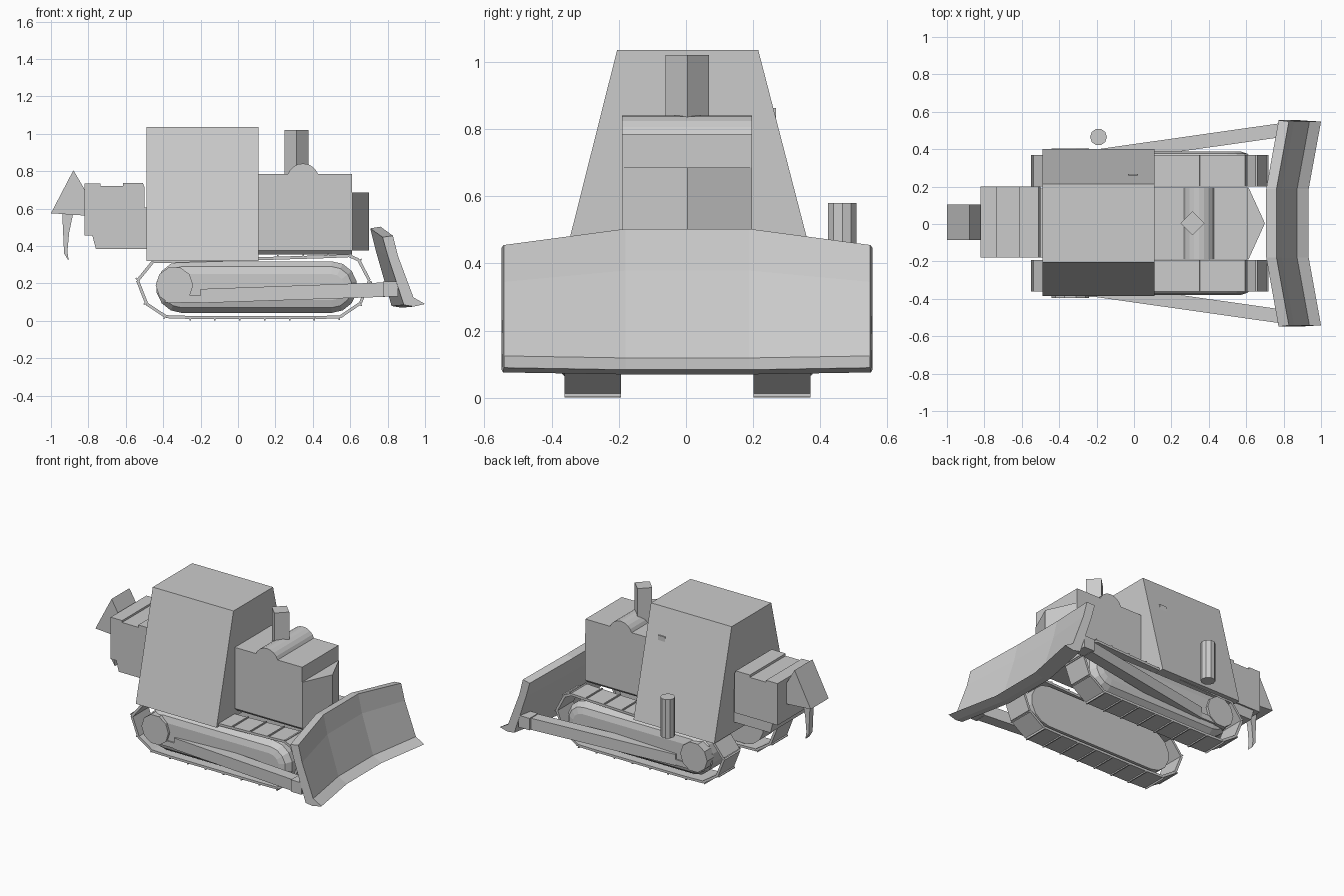
import bpy, bmesh, math
from mathutils import Vector

if "Cube" in bpy.data.objects:
    bpy.data.objects.remove(bpy.data.objects["Cube"])

grey = bpy.data.materials.new("plain grey")
grey.diffuse_color = (0.6, 0.6, 0.6, 1)
grey.use_nodes = True
grey.node_tree.nodes["Principled BSDF"].inputs["Base Color"].default_value = grey.diffuse_color
YC = 0.004  # centre plane of the machine


def finish(name, bm):
    bmesh.ops.recalc_face_normals(bm, faces=bm.faces)
    me = bpy.data.meshes.new(name)
    bm.to_mesh(me)
    bm.free()
    me.materials.append(grey)
    ob = bpy.data.objects.new(name, me)
    bpy.context.collection.objects.link(ob)
    return ob


def add_loft(bm, rings):
    """Skin closed rings of equal length and cap both ends."""
    rows = [[bm.verts.new(p) for p in r] for r in rings]
    n = len(rows[0])
    for a, b in zip(rows, rows[1:]):
        for i in range(n):
            j = (i + 1) % n
            bm.faces.new((a[i], a[j], b[j], b[i]))
    bm.faces.new(rows[0])
    bm.faces.new(rows[-1])


def loft(name, rings):
    bm = bmesh.new()
    add_loft(bm, rings)
    return finish(name, bm)


def side_prism(name, profile, y0, y1):
    """Extrude an x-z profile along y."""
    return loft(name, [[(x, y, z) for x, z in profile] for y in (y0, y1)])


def box(name, x0, x1, y0, y1, z0, z1):
    return side_prism(name, [(x0, z0), (x1, z0), (x1, z1), (x0, z1)], y0, y1)


def circle(cx, cy, r, n, start=0.0):
    return [(cx + r * math.cos(start + 2 * math.pi * i / n),
             cy + r * math.sin(start + 2 * math.pi * i / n)) for i in range(n)]


def post(name, cx, cy, r, n, z0, z1):
    pts = circle(cx, cy, r, n)
    return loft(name, [[(x, y, z) for x, y in pts] for z in (z0, z1)])


# Cab with sloping sides
loft("cab", [[(x, -0.385, 0.32), (x, 0.40, 0.32), (x, 0.215, 1.035), (x, -0.205, 1.035)]
             for x in (-0.49, 0.11)])
box("door_handle", -0.03, 0.02, 0.24, 0.268, 0.83, 0.862)

# Engine hood with chamfered underside, pointed grille, hood drum and exhaust
loft("hood", [[(x, -0.17, 0.355), (x, 0.176, 0.355), (x, 0.196, 0.375), (x, 0.196, 0.785),
               (x, -0.19, 0.785), (x, -0.19, 0.375)] for x in (0.10, 0.61)])
loft("nose", [[(0.60, -0.19, z), (0.612, -0.19, z), (0.70, YC, z), (0.612, 0.196, z), (0.60, 0.196, z)]
              for z in (0.375, 0.685)])
side_prism("hood_drum", circle(0.347, 0.755, 0.086, 20), -0.19, 0.196)
post("exhaust", 0.313, YC, 0.065, 4, 0.78, 1.02)
post("side_canister", -0.19, 0.465, 0.045, 10, 0.32, 0.58)

# Rear equipment box, bracket and ripper
side_prism("rear_box", [(-0.82, 0.455), (-0.50, 0.455), (-0.50, 0.715), (-0.51, 0.738),
                        (-0.615, 0.738), (-0.615, 0.722), (-0.735, 0.722), (-0.735, 0.735),
                        (-0.82, 0.735)], -0.18, 0.20)
side_prism("rear_bracket", [(-0.76, 0.385), (-0.48, 0.385), (-0.48, 0.605), (-0.50, 0.605),
                            (-0.50, 0.46), (-0.78, 0.46)], -0.18, 0.19)
side_prism("ripper_mount", [(-1.0, 0.575), (-0.81, 0.562), (-0.81, 0.685), (-0.88, 0.805)],
           -0.085, 0.105)
side_prism("ripper_tooth", [(-0.94, 0.58), (-0.93, 0.36), (-0.905, 0.32), (-0.912, 0.37),
                            (-0.903, 0.47), (-0.88, 0.58)], -0.015, 0.025)

# Curved blade: one profile swept through four stations, wings angled forward
blade = [(0.773, 0.447), (0.828, 0.455), (0.856, 0.345), (0.938, 0.125), (1.0, 0.09),
         (0.94, 0.076), (0.887, 0.085), (0.80, 0.35)]
centre = [(x - 0.066, z * 1.13 - 0.011 if z > 0.2 else z - 0.006) for x, z in blade]
pull = [0, 0.007, 0.007, 0.007, 0.007, 0.004, 0, 0]  # front edge slightly narrower
loft("blade", [[(x, y - math.copysign(p, y) * k, z) for (x, z), p in zip(prof, pull)]
               for y, prof, k in ((-0.549, blade, 1), (-0.18, centre, 0),
                                  (0.188, centre, 0), (0.555, blade, 1))])

# Closed path of the track, walked in order around the belt
path = [(-0.385, 0.022)] + [(-0.385 + 0.133 * i, 0.018) for i in range(1, 7)]
path += [(0.545, 0.020), (0.655, 0.095), (0.703, 0.215), (0.645, 0.325), (0.595, 0.348)]
path += [(0.478 - 0.134 * i, 0.343 - 0.004 * i) for i in range(7)]
path += [(-0.455, 0.316), (-0.537, 0.215), (-0.488, 0.09)]


def shoe_profiles(a, b):
    """Thin plate from a to b plus a small grouser lip at its end."""
    a, b = Vector(a), Vector(b)
    d = (b - a).normalized()
    out = Vector((d.y, -d.x))
    plate = [a - out * 0.008, b - out * 0.008, b + out * 0.008, a + out * 0.008]
    e = b - d * 0.008
    lip = [e, b, b + out * 0.016, e + out * 0.016]
    return plate, lip


def frame_outline(r):
    """Stadium outline with end radius r."""
    right = [(0.50, 0.18), circle(0, 0, 1, 14, -math.pi / 2)[:8]]
    left = [(-0.30, 0.18), circle(0, 0, 1, 14, math.pi / 2)[:8]]
    return [(c[0] + x * r, c[1] + z * r) for c, arc in (right, left) for x, z in arc]


for s, side in ((-1, "front"), (1, "back")):
    def Y(v):
        return YC + s * v

    bm = bmesh.new()
    for a, b in zip(path, path[1:] + path[:1]):
        for prof in shoe_profiles(a, b):
            add_loft(bm, [[(p[0], y, p[1]) for p in prof] for y in (Y(0.197), Y(0.366))])
    finish(side + "_track_belt", bm)

    # Rounded track frame, bulging outward past the belt
    loft(side + "_track_frame", [[(x, Y(y), z) for x, z in frame_outline(r)]
                                 for y, r in ((0.20, 0.138), (0.335, 0.138),
                                              (0.372, 0.11), (0.384, 0.07))])
    side_prism(side + "_drive_hub", circle(-0.34, 0.19, 0.10, 10), Y(0.33), Y(0.40))

    # Push arm running outward to the blade, with its stub and end block
    box(side + "_arm_stub", -0.39, -0.18, Y(0.33), Y(0.393), 0.098, 0.135)
    loft(side + "_push_arm", [
        [(x, Y(yi), z0), (x, Y(yo), z0), (x, Y(yo), z1), (x, Y(yi), z1)]
        for x, yi, yo, z0, z1 in ((-0.20, 0.32, 0.395, 0.095, 0.17),
                                  (0.785, 0.46, 0.535, 0.128, 0.205))])
    box(side + "_arm_end", 0.775, 0.855, Y(0.46), Y(0.55), 0.13, 0.21)
